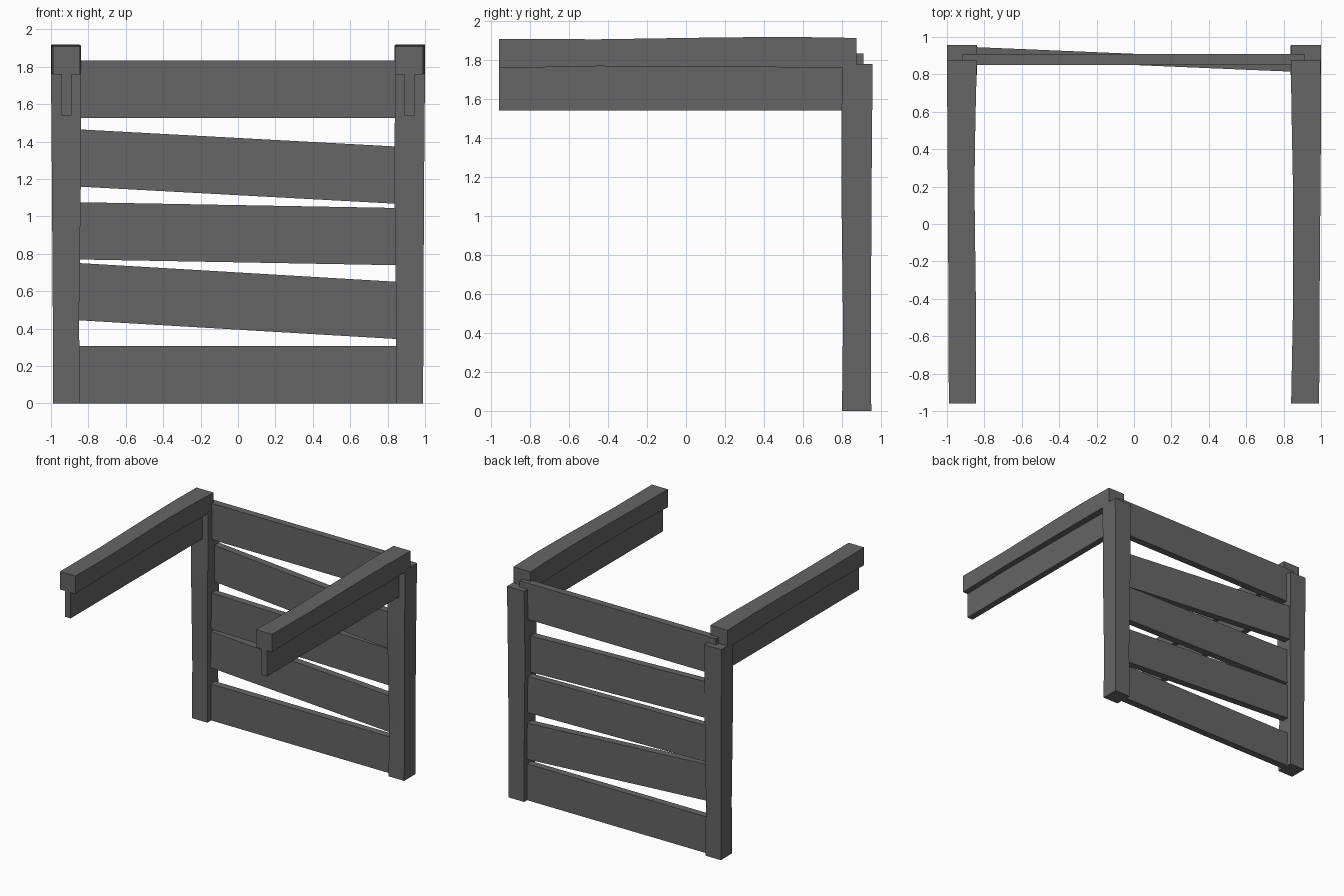
import bpy, bmesh

if "Cube" in bpy.data.objects:
    bpy.data.objects.remove(bpy.data.objects["Cube"])

# Dark grey wood
dark = bpy.data.materials.new("dark_grey")
dark.diffuse_color = (.13, .13, .13, 1)
dark.use_nodes = True
dark.node_tree.nodes["Principled BSDF"].inputs["Base Color"].default_value = dark.diffuse_color


def loft(name, sections):
    """Solid made from a row of four-cornered sections."""
    bm = bmesh.new()
    rings = [[bm.verts.new(p) for p in s] for s in sections]
    for a, b in zip(rings, rings[1:]):
        for i in range(4):
            j = (i + 1) % 4
            bm.faces.new((a[i], a[j], b[j], b[i]))
    bm.faces.new(rings[0])
    bm.faces.new(rings[-1])
    bmesh.ops.recalc_face_normals(bm, faces=bm.faces)
    mesh = bpy.data.meshes.new(name)
    bm.to_mesh(mesh)
    bm.free()
    mesh.materials.append(dark)
    obj = bpy.data.objects.new(name, mesh)
    bpy.context.collection.objects.link(obj)
    return obj


def post(name, rows):
    # rows: z, x0, x1, y0, y1
    loft(name, [[(a, c, z), (b, c, z), (b, d, z), (a, d, z)]
                for z, a, b, c, d in rows])


def beam(name, rows):
    # rows: y, x0, x1, z0, z1
    loft(name, [[(a, y, c), (b, y, c), (b, y, d), (a, y, d)]
                for y, a, b, c, d in rows])


# Uneven upright posts
post("left_post", [(0, -.99, -.845, .80, .95), (.45, -.99, -.85, .805, .948),
                   (1.2, -.995, -.84, .796, .952), (1.78, -1, -.84, .80, .957)])
post("right_post", [(0, .845, .99, .80, .95), (.45, .846, .991, .805, .948),
                    (1.2, .836, .995, .796, .952), (1.78, .84, 1, .80, .957)])

# Uneven top beams reaching forward
beam("left_top_beam", [(-.96, -.99, -.845, 1.758, 1.908), (-.45, -.992, -.845, 1.768, 1.906),
                       (.2, -.995, -.853, 1.765, 1.916), (.55, -.998, -.848, 1.762, 1.918),
                       (.875, -1, -.84, 1.762, 1.913)])
beam("right_top_beam", [(-.96, .84, .99, 1.758, 1.908), (-.45, .85, .992, 1.768, 1.906),
                        (.2, .85, .997, 1.765, 1.916), (.55, .843, 1, 1.762, 1.918),
                        (.875, .838, .998, 1.762, 1.913)])

# Thin boards under the beams
for side, x in (("left", -.916), ("right", .916)):
    beam(side + "_under_board", [(y, x - .027, x + .027, 1.54, 1.80) for y in (-.96, .82)])

# Crooked back slats: centre height, slope in z, slope in y
for n, (z, sz, sy) in enumerate([(.153, 0, 0), (.547, -.059, 0), (.907, -.018, 0),
                                 (1.266, -.054, -.042), (1.679, 0, 0)]):
    h = .153
    loft("back_slat_%d" % (n + 1),
         [[(x, .88 + sy * x + dy, z + sz * x + dz)
           for dy, dz in ((-.03, -h), (.03, -h), (.03, h), (-.03, h))]
          for x in (-.918, .915)])
